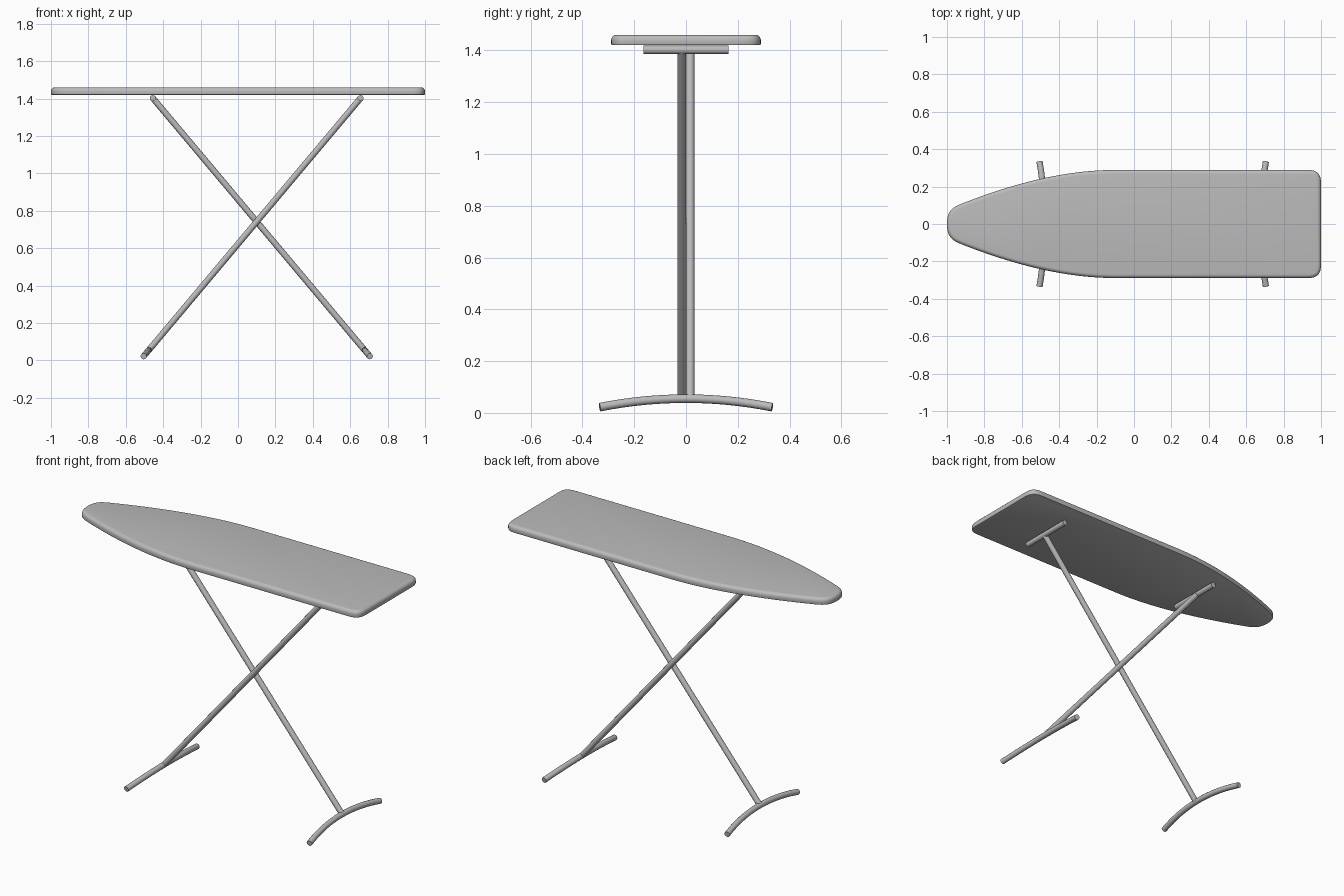
import bpy, bmesh
from mathutils import Vector
from mathutils.geometry import interpolate_bezier

cube = bpy.data.objects.get("Cube")
if cube:
    bpy.data.objects.remove(cube, do_unlink=True)

grey = bpy.data.materials.new("grey")
grey.use_nodes = True
colour = (0.5, 0.5, 0.5, 1)
grey.diffuse_color = colour
grey.node_tree.nodes["Principled BSDF"].inputs["Base Color"].default_value = colour

TUBE = 0.0165


def finish(obj, angle):
    obj.data.materials.append(grey)
    bpy.ops.object.select_all(action="DESELECT")
    obj.select_set(True)
    bpy.context.view_layer.objects.active = obj
    bpy.ops.object.shade_smooth_by_angle(angle=angle)


def tube(name, points):
    """Capped round tube swept through points, as a mesh."""
    curve = bpy.data.curves.new(name, "CURVE")
    curve.dimensions = "3D"
    curve.bevel_depth = TUBE
    curve.bevel_resolution = 4
    curve.use_fill_caps = True
    spline = curve.splines.new("POLY")
    spline.points.add(len(points) - 1)
    for point, co in zip(spline.points, points):
        point.co = (*co, 1)
    obj = bpy.data.objects.new(name, curve)
    bpy.context.collection.objects.link(obj)
    bpy.ops.object.select_all(action="DESELECT")
    obj.select_set(True)
    bpy.context.view_layer.objects.active = obj
    bpy.ops.object.convert(target="MESH")
    finish(bpy.context.object, 0.8)


# Board: half outline from rounded nose to square tail, mirrored and extruded
def bezier(a, ha, hb, b, n):
    return [p.to_2d() for p in interpolate_bezier(*(Vector(v) for v in (a, ha, hb, b)), n)]


half = bezier((-1, 0), (-1, 0.06), (-0.98, 0.085), (-0.93, 0.105), 9)
half += bezier((-0.93, 0.105), (-0.7, 0.197), (-0.4, 0.289), (-0.1, 0.289), 20)[1:]
half += bezier((0.925, 0.289), (0.98, 0.289), (1, 0.27), (1, 0.215), 9)
outline = half + [Vector((p.x, -p.y)) for p in reversed(half[1:])]

BOTTOM, TOP = 1.42, 1.46
bm = bmesh.new()
base = bm.faces.new([bm.verts.new((p.x, p.y, BOTTOM)) for p in outline])
extruded = bmesh.ops.extrude_face_region(bm, geom=[base], use_keep_orig=True)["geom"]
for v in extruded:
    if isinstance(v, bmesh.types.BMVert):
        v.co.z = TOP
bmesh.ops.recalc_face_normals(bm, faces=bm.faces)
for level, width, steps in ((TOP, 0.02, 5), (BOTTOM, 0.005, 2)):
    rim = [e for e in bm.edges if all(abs(v.co.z - level) < 1e-5 for v in e.verts)]
    bmesh.ops.bevel(bm, geom=rim, offset=width, segments=steps, profile=0.5,
                    affect="EDGES")
mesh = bpy.data.meshes.new("board")
bm.to_mesh(mesh)
bm.free()
board = bpy.data.objects.new("board", mesh)
bpy.context.collection.objects.link(board)
finish(board, 0.7)

# Two crossing leg sets, mirrored about the crossing point
MIDDLE = 0.1
for side, label in ((1, "left"), (-1, "right")):
    def at(x, y, z):
        return (MIDDLE + side * x, y, z)

    shift = side * TUBE
    tube(label + "_leg", [at(-0.555, shift, 1.402), at(0.577, shift, 0.055)])
    tube(label + "_support_bar", [at(-0.555, -0.165, 1.402), at(-0.555, 0.165, 1.402)])
    # Bowed foot, sagging along the direction of its leg
    steps = [i / 8 for i in range(-8, 9)]
    tube(label + "_foot",
         [at(0.577 + 0.028 * t * t, 0.333 * t, 0.055 - 0.033 * t * t) for t in steps])
